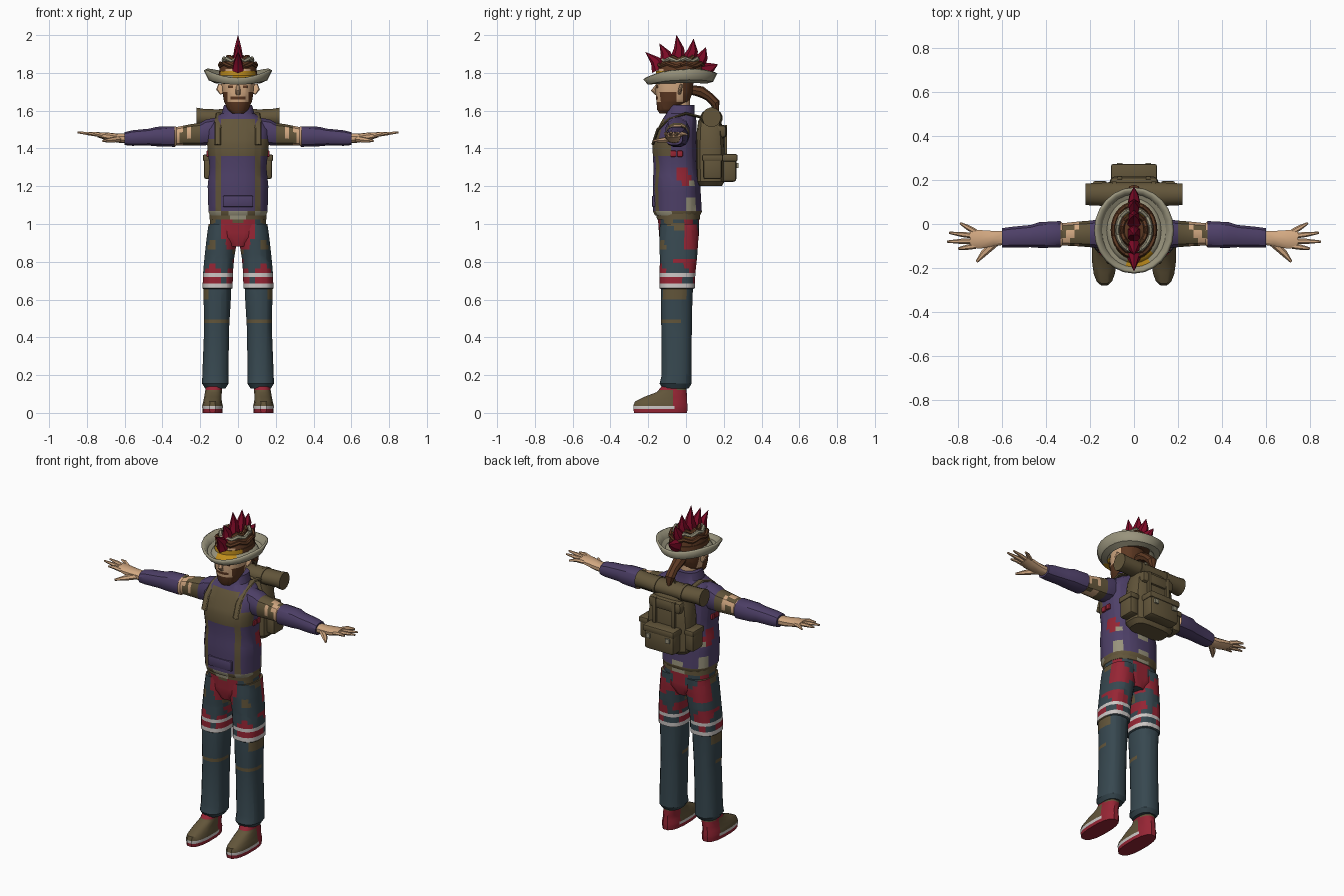
import bpy, bmesh, math
from mathutils import Vector

cube = bpy.data.objects.get("Cube")
if cube:
    bpy.data.objects.remove(cube, do_unlink=True)

# Colours as sRGB hex, converted to linear
HEX = dict(purple="4E4068", olive="62553A", teal="374850", red="962534", skin="D2A881",
           grey="98937C", brown="5C3822", yellow="BE8C1C", white="CBC6C4", crimson="7D0A26")
MATS = {}
for key, h in HEX.items():
    srgb = [int(h[i:i + 2], 16) / 255 for i in (0, 2, 4)]
    rgba = [((c + .055) / 1.055) ** 2.4 for c in srgb] + [1]
    m = MATS[key] = bpy.data.materials.new(key)
    m.use_nodes = True
    m.diffuse_color = rgba
    m.node_tree.nodes["Principled BSDF"].inputs["Base Color"].default_value = rgba


def finish(name, bm, colour, cuts=(), smooth=True):
    """Cut along planes, colour faces by name or rule, link the object."""
    for axis, values in cuts:
        no = Vector([axis == a for a in "xyz"])
        for v in values:
            bmesh.ops.bisect_plane(bm, geom=bm.verts[:] + bm.edges[:] + bm.faces[:],
                                   plane_co=no * v, plane_no=no)
    bmesh.ops.recalc_face_normals(bm, faces=bm.faces[:])
    bm.normal_update()
    me = bpy.data.meshes.new(name)
    slots = []
    for f in bm.faces:
        key = colour(f.calc_center_median(), f.normal) if callable(colour) else colour
        if key not in slots:
            slots.append(key)
        f.material_index = slots.index(key)
    bm.to_mesh(me)
    bm.free()
    for key in slots:
        me.materials.append(MATS[key])
    ob = bpy.data.objects.new(name, me)
    bpy.context.collection.objects.link(ob)
    if smooth:
        bpy.ops.object.select_all(action='DESELECT')
        ob.select_set(True)
        bpy.context.view_layer.objects.active = ob
        bpy.ops.object.shade_smooth_by_angle(angle=math.radians(32))
    return ob


def skin_rings(rings):
    bm = bmesh.new()
    rows = [[bm.verts.new(p) for p in r] for r in rings]
    n = len(rows[0])
    for a, b in zip(rows, rows[1:]):
        for i in range(n):
            bm.faces.new((a[i], a[(i + 1) % n], b[(i + 1) % n], b[i]))
    bm.faces.new(rows[0])
    bm.faces.new(rows[-1])
    return bm


def loft(name, rings, colour, axis="z", n=16, power=.8, side=1, cuts=()):
    """Rings are (position, centre a, centre b, radius a, radius b)."""
    def se(v):
        return math.copysign(abs(v) ** power, v)
    out = []
    for t, a, b, ra, rb in rings:
        ring = []
        for i in range(n):
            ang = math.tau * (i + .5) / n
            p, q = a + ra * se(math.cos(ang)), b + rb * se(math.sin(ang))
            ring.append((p * side, q, t) if axis == "z" else (t * side, p, q))
        out.append(ring)
    return finish(name, skin_rings(out), colour, cuts)


def tube(name, pts, radii, colour, ref=(0, 0, 1), n=8):
    pts, ref = [Vector(p) for p in pts], Vector(ref)
    out = []
    for k, (p, (ru, rv)) in enumerate(zip(pts, radii)):
        t = (pts[min(k + 1, len(pts) - 1)] - pts[max(k - 1, 0)]).normalized()
        u = t.cross(ref).normalized()
        v = u.cross(t)
        out.append([p + u * ru * math.cos(math.tau * i / n) + v * rv * math.sin(math.tau * i / n)
                    for i in range(n)])
    return finish(name, skin_rings(out), colour)


def box(name, centre, size, colour, bevel=0):
    bm = bmesh.new()
    bmesh.ops.create_cube(bm, size=1)
    for v in bm.verts:
        v.co = Vector(centre) + Vector([c * s for c, s in zip(v.co, size)])
    if bevel:
        bmesh.ops.bevel(bm, geom=bm.edges[:], offset=bevel, segments=2, profile=.5, affect='EDGES')
    return finish(name, bm, colour)


def steps(lo, hi, d):
    return [lo + d * i for i in range(int((hi - lo) / d) + 1)]


def blotch(c):
    return math.sin(abs(c.x) * 48 + 1) + math.sin(c.z * 41 + c.y * 25)


# Trousers
def trouser_colour(c, n):
    x, z = abs(c.x), c.z
    if .66 < z < .685 or .72 < z < .74:
        return "white"
    if .685 < z < .72:
        return "red" if blotch(c) > -.4 else "teal"
    if .74 < z < .82:
        return "red" if blotch(c) > .1 and z < .81 else "teal"
    if .6 < z < .66 and n.x * c.x > 0 and abs(n.x) > .5 and c.y < 0:
        return "olive"
    if .475 < z < .495 and c.y < -.04:
        return "olive"
    if z > .87 and c.y < -.04 and x < .09 and abs(x - (z - .87) * .5) < .05:
        return "red"
    if z > .87 and c.y > 0 and blotch(c) > -.6:
        return "red"
    if z > .82 and blotch(c) > 1.5:
        return "olive"
    return "teal"


# Shoes
def shoe_colour(c, n):
    if c.z < .02:
        return "red"
    if c.z < .037:
        return "white" if c.y < -.06 else "red"
    if c.y > -.07 and c.z < .12 or c.z > .12 and c.y < -.05:
        return "red"
    return "olive"


# Sleeves
def sleeve_colour(c, n):
    x = abs(c.x)
    if x < .2 or x > .335:
        return "purple"
    if x < .245:
        return "olive"
    return "olive" if math.sin(x * 70 + c.y * 60) + math.sin(c.z * 75) > .3 else "skin"


LEG = [(.13, .12, -.055, .055, .07), (.155, .12, -.055, .071, .086), (.2, .12, -.05, .07, .08),
       (.45, .113, -.05, .067, .082), (.6, .11, -.05, .073, .085), (.655, .11, -.048, .074, .086),
       (.66, .108, -.047, .081, .095), (.74, .106, -.045, .08, .096), (.82, .099, -.04, .08, .1),
       (.92, .085, -.038, .083, .105), (1, .08, -.035, .077, .105)]
SHOE = [(0, .135, -.135, .053, .143), (.037, .135, -.135, .056, .146), (.06, .135, -.133, .05, .14),
        (.085, .133, -.108, .047, .115), (.11, .13, -.075, .045, .08), (.16, .125, -.055, .045, .06)]
ARM = [(.12, -.045, 1.49, .06, .075), (.17, -.045, 1.485, .066, .07), (.2, -.045, 1.475, .062, .062),
       (.25, -.045, 1.472, .058, .058), (.325, -.047, 1.465, .052, .05), (.335, -.047, 1.463, .062, .056),
       (.43, -.05, 1.463, .06, .053), (.47, -.055, 1.46, .052, .046), (.56, -.06, 1.455, .048, .042),
       (.6, -.063, 1.452, .045, .035)]
FINGERS = [(-.1, .8, -.112, 1.477), (-.078, .85, -.08, 1.485), (-.055, .84, -.04, 1.483), (-.036, .79, .004, 1.474)]

for s, label in ((1, "left"), (-1, "right")):
    loft(label + "_trouser_leg", LEG, trouser_colour, side=s, cuts=[
        ("z", [.475, .495, .685, .72] + steps(.74, .99, .025)), ("x", [s * x for x in steps(.03, .18, .03)])])
    loft(label + "_shoe", SHOE, shoe_colour, side=s, cuts=[("z", [.02, .12]), ("y", [-.07, -.06])])
    loft(label + "_sleeve", ARM, sleeve_colour, axis="x", side=s, n=12,
         cuts=[("x", [s * .27, s * .29, s * .31])])
    # Hands
    loft(label + "_palm", [(.58, -.063, 1.452, .032, .026), (.64, -.066, 1.455, .036, .024),
                           (.7, -.07, 1.465, .044, .02), (.745, -.066, 1.473, .042, .013)],
         "skin", axis="x", side=s, n=10)
    for i, (y0, x1, y1, z1) in enumerate(FINGERS):
        tube(f"{label}_finger_{i + 1}", [(s * .72, y0, 1.469), (s * (x1 + .72) / 2, (y0 + y1) / 2, 1.478), (s * x1, y1, z1)],
             [(.013, .012), (.012, .011), (.005, .005)], "skin", n=6)
    tube(label + "_thumb", [(s * .63, -.085, 1.45), (s * .68, -.13, 1.443), (s * .715, -.172, 1.44)],
         [(.018, .017), (.016, .014), (.006, .006)], "skin", n=6)
    # Side bow on the jacket, face details, ear
    for dy in (-.018, .018):
        box(label + "_side_bow", (s * .16, -.05 + dy, 1.372), (.014, .03, .032), "red", .004)
    box(label + "_eye", (s * .036, -.152, 1.726), (.03, .008, .012), "brown")
    box(label + "_brow", (s * .038, -.154, 1.748), (.04, .009, .01), "brown")
    tube(label + "_ear", [(s * .084, -.035, 1.69), (s * .096, -.03, 1.715), (s * .092, -.025, 1.74)],
         [(.008, .012), (.01, .02), (.006, .012)], "skin", ref=(1, 0, 0))
    # Backpack side pocket, straps and buckles
    box(label + "_pack_pocket", (s * .152, .14, 1.3), (.058, .1, .125), "olive", .014)
    box(label + "_pack_pocket_flap", (s * .155, .14, 1.35), (.062, .11, .035), "olive", .008)
    box(label + "_pack_strap", (s * .065, .21, 1.44), (.022, .016, .17), "olive", .004)
    box(label + "_pack_buckle", (s * .065, .272, 1.31), (.026, .01, .026), "grey")
    tube(label + "_shoulder_strap", [(s * .085, .1, 1.56), (s * .1, .0, 1.585), (s * .105, -.09, 1.555),
                                     (s * .107, -.15, 1.5), (s * .107, -.177, 1.42)],
         [(.007, .018)] * 5, "olive", ref=(1, 0, 0))

loft("trouser_seat", [(.88, 0, -.038, .06, .09), (.93, 0, -.037, .15, .106), (1.05, 0, -.04, .152, .112)],
     trouser_colour, cuts=[("z", [.955, .98, 1.005]), ("x", steps(-.12, .12, .03))])
loft("belt", [(1.025, 0, -.04, .154, .116), (1.06, 0, -.042, .154, .118)],
     lambda c, n: "grey" if abs(c.x) < .05 else "olive")


# Jacket
def jacket_colour(c, n):
    x = abs(c.x)
    if c.z < 1.07:
        return "grey" if c.y < -.04 and blotch(c) > .3 else "olive"
    if c.y < -.08:
        if x < .09 and 1.36 < c.z < 1.56 or .09 < x < .12 and c.z < 1.5:
            return "olive"
        if x > .12 and 1.36 < c.z < 1.45:
            return "olive"
    if c.y > 0 and c.z < 1.22 and blotch(c) > .9:
        return "grey"
    if -.05 < c.y < .03 and 1.2 < c.z < 1.3 and x > .13 and blotch(c) > -.2:
        return "red"
    return "purple"


loft("jacket", [(1.045, 0, -.045, .15, .12), (1.065, 0, -.045, .158, .13), (1.2, 0, -.05, .162, .127),
                (1.3, 0, -.055, .152, .118), (1.42, 0, -.06, .165, .12), (1.5, 0, -.048, .17, .105),
                (1.555, 0, -.035, .135, .09), (1.585, 0, -.03, .088, .075), (1.63, 0, -.025, .075, .07)],
     jacket_colour, n=20, cuts=[("z", [1.07, 1.1, 1.14, 1.17, 1.23, 1.26, 1.36, 1.45]),
                                ("x", [-.12, -.09, -.05, .05, .09, .12]), ("y", [-.08, -.05, 0, .03])])
box("jacket_front_pocket", (0, -.17, 1.12), (.16, .02, .06), "purple", .006)


# Head with beard and back hair
def head_colour(c, n):
    if c.y > -.015 or c.z < 1.645 or (abs(c.x) > .055 and c.z < 1.7 and c.y < -.05):
        return "brown"
    return "brown" if c.z < 1.675 and abs(c.x) < .04 and c.z > 1.66 else "skin"


loft("neck", [(1.57, 0, -.03, .05, .05), (1.66, 0, -.03, .052, .052)], "skin", power=1)
loft("head", [(1.585, 0, -.11, .03, .03), (1.605, 0, -.095, .055, .058), (1.65, 0, -.07, .075, .088),
              (1.7, 0, -.062, .084, .1), (1.75, 0, -.06, .089, .1), (1.82, 0, -.05, .088, .1)],
     head_colour, power=.92, n=20, cuts=[("z", [1.645, 1.66, 1.675]), ("x", [-.055, -.04, .04, .055]),
                                         ("y", [-.05, -.015])])
tube("nose", [(0, -.155, 1.735), (0, -.172, 1.705), (0, -.158, 1.685)],
     [(.006, .008), (.014, .014), (.005, .012)], "skin", ref=(1, 0, 0))
tube("ponytail", [(0, .03, 1.71), (0, .08, 1.7), (0, .12, 1.675), (0, .155, 1.64), (0, .165, 1.59)],
     [(.025, .025), (.03, .035), (.024, .028), (.026, .03), (.008, .01)], "brown", ref=(1, 0, 0))

# Hat
rows = []
bm = bmesh.new()
for k in (0, .35, .7, 1):
    row = []
    for i in range(24):
        c, s = math.cos(math.tau * i / 24), math.sin(math.tau * i / 24)
        z = 1.785 - .16 * k * (1 - k) + k * k * (.045 * c * c + .03 * max(0, s) - .015)
        row.append(bm.verts.new(((.095 + .08 * k) * c, -.03 + (.12 + .07 * k) * s, z)))
    rows.append(row)
for a, b in zip(rows, rows[1:]):
    for i in range(24):
        bm.faces.new((a[i], a[(i + 1) % 24], b[(i + 1) % 24], b[i]))
brim = finish("hat_brim", bm, lambda c, n: "yellow" if c.y < -.13 and -.02 < c.x < .07 and c.y > -.185 else "grey")
thick = brim.modifiers.new("thickness", 'SOLIDIFY')
thick.thickness, thick.offset = .014, 0
loft("hat_crown", [(1.775, 0, -.03, .1, .128), (1.83, 0, -.03, .098, .12), (1.86, 0, -.025, .085, .105),
                   (1.87, 0, -.025, .06, .08)],
     lambda c, n: "yellow" if c.z > 1.83 and abs(c.x) > .03 and blotch(c) > .6 else "brown", n=20, power=1)
loft("hat_band", [(1.785, 0, -.03, .104, .132), (1.81, 0, -.03, .102, .129)],
     lambda c, n: "yellow" if c.y < -.09 else "brown", n=20, power=1)
for label, r, z, key in (("rope_low", 1, 1.842, "brown"), ("rope_high", .8, 1.868, "grey"), ("rope_top", .58, 1.877, "brown")):
    ring = [(.095 * r * math.cos(a), -.027 + .118 * r * math.sin(a), z + .008 * math.sin(7 * a))
            for a in steps(0, math.tau, math.tau / 28)]
    tube("hat_" + label, ring, [(.011, .011)] * len(ring), key, n=6)

# Mohawk spikes: base y, base z, tip y, tip z
for i, (y0, z0, y1, z1) in enumerate([(-.14, 1.82, -.215, 1.91), (-.1, 1.85, -.14, 1.955), (-.045, 1.86, -.05, 2),
                                      (.015, 1.86, .04, 1.98), (.06, 1.845, .105, 1.935), (.085, 1.81, .168, 1.845)]):
    tube(f"mohawk_spike_{i + 1}", [(0, y0, z0), (0, y0 * .55 + y1 * .45 + .01, z0 * .5 + z1 * .5), (0, y1, z1)],
         [(.045, .034), (.027, .022), (.001, .001)], "crimson", ref=(1, 0, 0), n=6)

# Backpack
loft("backpack", [(1.2, 0, .13, .115, .06), (1.225, 0, .13, .138, .075), (1.4, 0, .13, .138, .076),
                  (1.49, 0, .128, .125, .072), (1.55, 0, .125, .1, .06), (1.57, 0, .125, .06, .04)],
     "olive", power=.55)
box("pack_back_pocket", (0, .225, 1.29), (.2, .085, .135), "olive", .018)
box("pack_back_flap", (0, .228, 1.35), (.21, .09, .04), "olive", .01)
box("pack_lid", (0, .175, 1.49), (.22, .08, .07), "olive", .02)
tube("pack_handle", [(-.03, .14, 1.58), (-.02, .14, 1.625), (.02, .14, 1.625), (.03, .14, 1.58)],
     [(.007, .007)] * 4, "olive", ref=(0, 1, 0), n=6)
loft("bedroll", [(-.22, .135, 1.565, .05, .052), (-.18, .135, 1.565, .052, .045), (-.09, .135, 1.562, .056, .045),
                 (.09, .135, 1.562, .056, .045), (.18, .135, 1.565, .052, .045), (.22, .135, 1.565, .05, .052)],
     "olive", axis="x", power=1)
for x in (-.09, .09):
    loft("bedroll_tie", [(x - .01, .135, 1.562, .06, .049), (x + .01, .135, 1.562, .06, .049)], "olive", axis="x", power=1)
